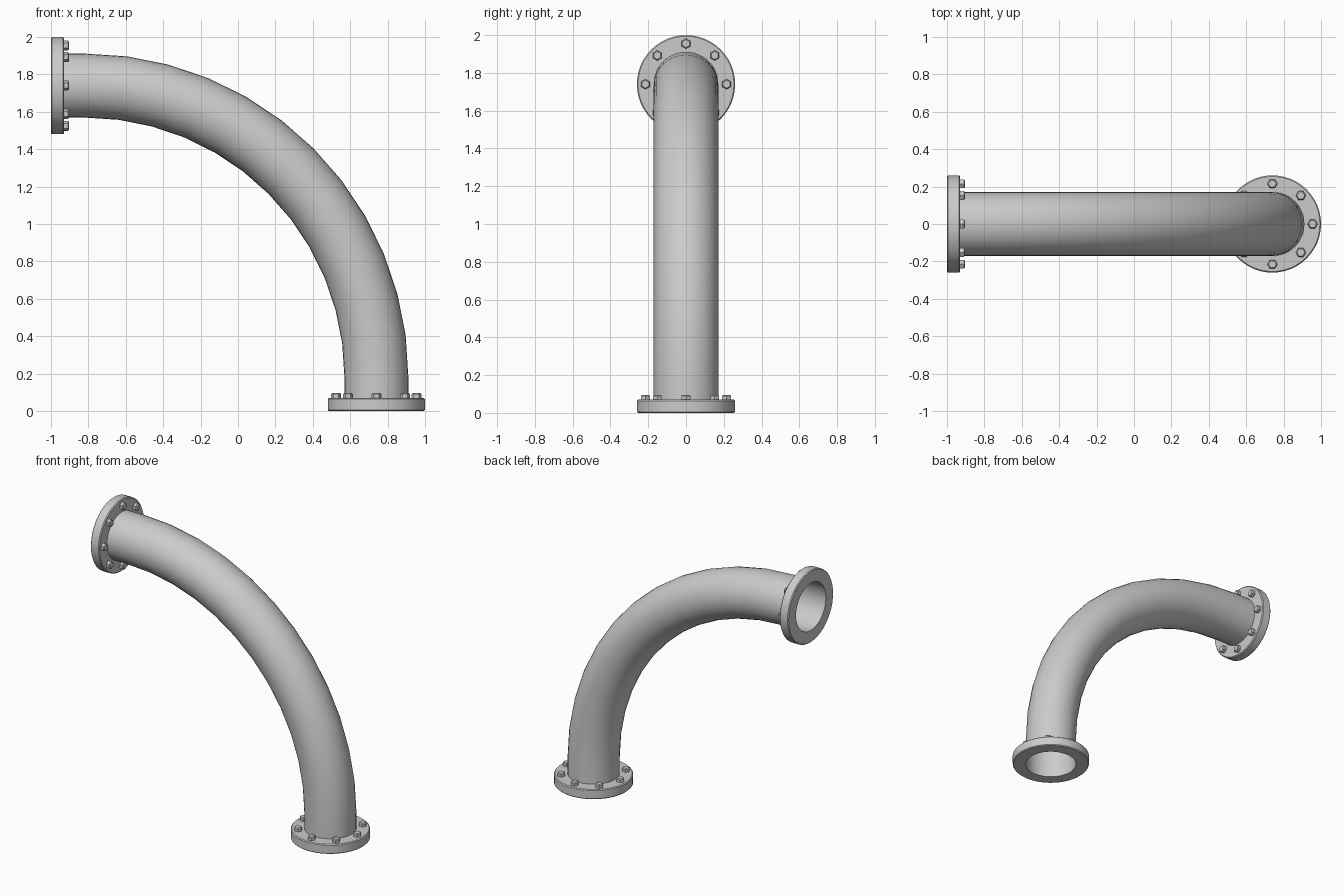
import bpy, bmesh
from math import sin, cos, pi, radians
from mathutils import Matrix, Vector

if "Cube" in bpy.data.objects:
    bpy.data.objects.remove(bpy.data.objects["Cube"])

PIPE_R, FLANGE_R, FLANGE_H = 0.171, 0.26, 0.07
BEND_R, CX, CZ = 1.56, -0.82, 0.18


def make_object(name, bm, matrix=Matrix()):
    bmesh.ops.recalc_face_normals(bm, faces=bm.faces)
    mesh = bpy.data.meshes.new(name)
    bm.to_mesh(mesh)
    bm.free()
    ob = bpy.data.objects.new(name, mesh)
    bpy.context.collection.objects.link(ob)
    ob.matrix_world = matrix
    bpy.context.view_layer.objects.active = ob
    ob.select_set(True)
    bpy.ops.object.shade_smooth_by_angle(angle=radians(35))
    ob.select_set(False)
    return ob


def bridge(bm, a, b):
    n = len(a)
    for i in range(n):
        bm.faces.new((a[i], a[(i + 1) % n], b[(i + 1) % n], b[i]))


# Bent pipe: straight stubs joined by a 12-step quarter bend, open at both ends
path = [(-1.0, CZ + BEND_R, pi / 2)]
for i in range(13):
    a = pi / 2 * (1 - i / 12)
    path.append((CX + BEND_R * cos(a), CZ + BEND_R * sin(a), a))
path.append((CX + BEND_R, 0.0, 0.0))
bm = bmesh.new()
rings = []
for x, z, a in path:
    ring = []
    for k in range(32):
        t = 2 * pi * k / 32
        r = PIPE_R * cos(t)
        ring.append(bm.verts.new((x + r * cos(a), PIPE_R * sin(t), z + r * sin(a))))
    rings.append(ring)
for a, b in zip(rings, rings[1:]):
    bridge(bm, a, b)
make_object("bent_pipe", bm)

# Flange ring with softened edges, and a hex bolt head, both from turned profiles


def turned(profile, n, close=False):
    bm = bmesh.new()
    rs = [[bm.verts.new((r * cos(2 * pi * k / n), r * sin(2 * pi * k / n), z))
           for k in range(n)] for r, z in profile]
    for a, b in zip(rs, rs[1:] + (rs[:1] if close else [])):
        bridge(bm, a, b)
    if not close:
        bm.faces.new(rs[-1])
    return bm


flange_profile = [(PIPE_R, 0), (FLANGE_R - 0.006, 0), (FLANGE_R, 0.006),
                  (FLANGE_R, FLANGE_H - 0.006), (FLANGE_R - 0.006, FLANGE_H),
                  (PIPE_R, FLANGE_H)]
bolt_profile = [(0.027, 0), (0.027, 0.02), (0.021, 0.026)]

bottom = Matrix.Translation((CX + BEND_R, 0, 0))
top = Matrix.Translation((-1, 0, CZ + BEND_R)) @ Matrix.Rotation(pi / 2, 4, 'Y')
for label, m in (("bottom", bottom), ("top", top)):
    make_object(label + "_flange", turned(flange_profile, 48, True), m)
    for i in range(8):
        a = i * pi / 4
        make_object(f"{label}_bolt_{i + 1}", turned(bolt_profile, 6),
                    m @ Matrix.Translation((0.215 * cos(a), 0.215 * sin(a), FLANGE_H)))
